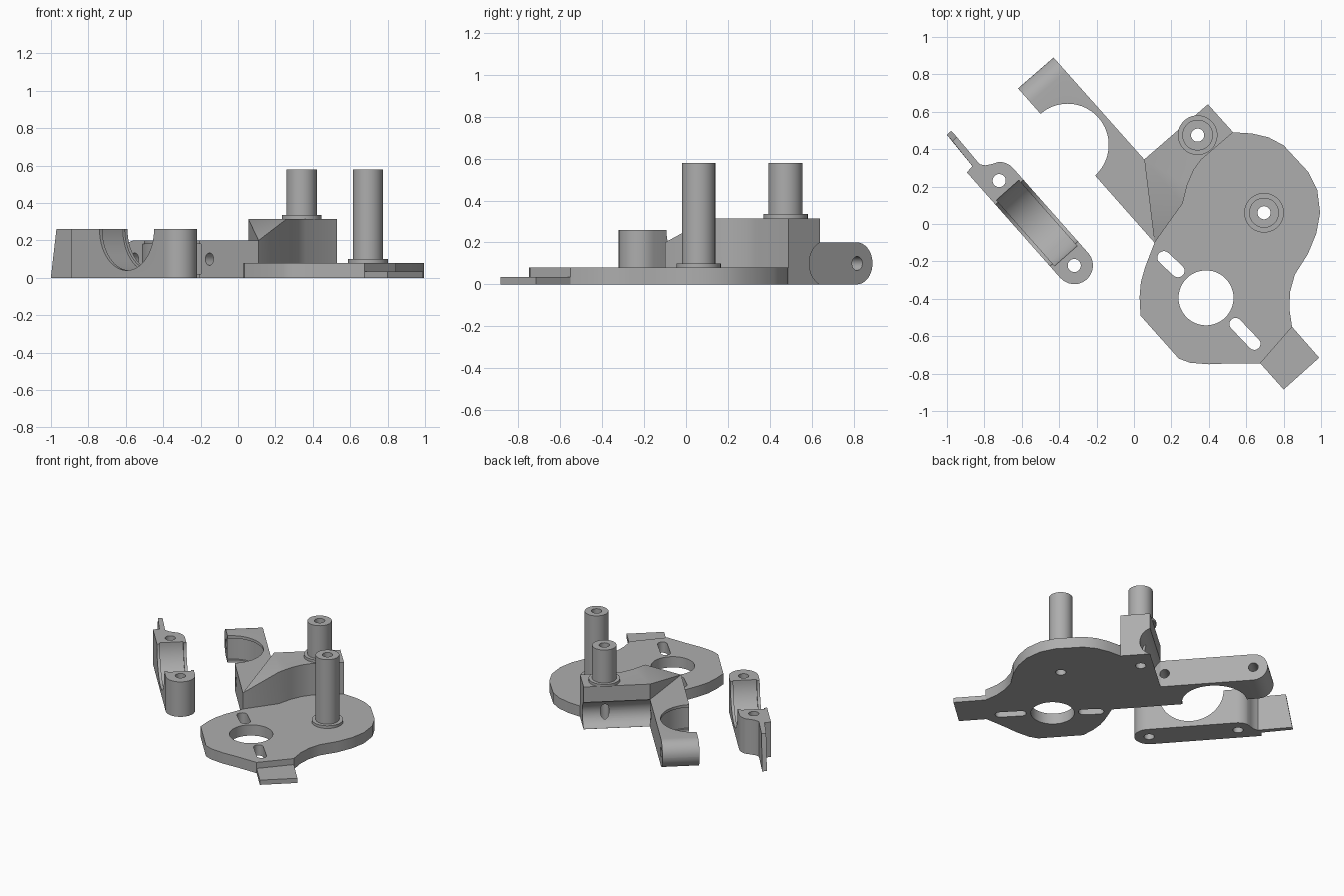
import bpy, bmesh, math
from mathutils import Vector, Matrix

if "Cube" in bpy.data.objects:
    bpy.data.objects.remove(bpy.data.objects["Cube"])

# Single grey plastic
grey = bpy.data.materials.new("grey_plastic")
grey.use_nodes = True
colour = (0.42, 0.42, 0.42, 1)
grey.diffuse_color = colour
grey.node_tree.nodes["Principled BSDF"].inputs["Base Color"].default_value = colour


def make(name, bm):
    bmesh.ops.remove_doubles(bm, verts=bm.verts, dist=1e-5)
    bmesh.ops.recalc_face_normals(bm, faces=bm.faces)
    mesh = bpy.data.meshes.new(name)
    bm.to_mesh(mesh)
    bm.free()
    mesh.materials.append(grey)
    obj = bpy.data.objects.new(name, mesh)
    bpy.context.collection.objects.link(obj)
    return obj


def prism_mesh(outline, bottom, top):
    bm = bmesh.new()
    face = bm.faces.new([bm.verts.new((x, y, bottom)) for x, y in outline])
    extruded = bmesh.ops.extrude_face_region(bm, geom=[face])
    verts = [g for g in extruded["geom"] if isinstance(g, bmesh.types.BMVert)]
    bmesh.ops.translate(bm, verts=verts, vec=(0, 0, top - bottom))
    return bm


def prism(name, outline, bottom, top):
    return make(name, prism_mesh(outline, bottom, top))


def lathe(name, profile, place=(0, 0, 0), axis=(0, 0, 1), steps=48):
    """Turn a closed (radius, height) profile around an axis."""
    bm = bmesh.new()
    verts = [bm.verts.new((r, 0, z)) for r, z in profile]
    edges = [bm.edges.new((verts[i - 1], verts[i])) for i in range(len(verts))
             if profile[i - 1][0] + profile[i][0] > 0]
    bmesh.ops.spin(bm, geom=verts + edges, cent=(0, 0, 0), axis=(0, 0, 1),
                   angle=math.tau, steps=steps, use_duplicate=False)
    turn = Vector(axis).to_track_quat("Z", "Y").to_matrix().to_4x4()
    bm.transform(Matrix.Translation(place) @ turn)
    return make(name, bm)


def rod(radius, place, axis=(0, 0, 1), half=1.0):
    return lathe("cutter", [(0, -half), (radius, -half), (radius, half), (0, half)],
                 place, axis)


def bearing_cutter(place, axis, half_groove):
    """Bearing bore with a wider groove between two thin lips."""
    h, bore, seat = half_groove, 0.22, 0.235
    return lathe("cutter", [(0, -0.4), (bore, -0.4), (bore, -h), (seat, -h),
                            (seat, h), (bore, h), (bore, 0.4), (0, 0.4)],
                 place, axis, 72)


def arc(cx, cy, r, start, end, n=12):
    return [(cx + r * math.cos(math.radians(start + (end - start) * i / n)),
             cy + r * math.sin(math.radians(start + (end - start) * i / n)))
            for i in range(n + 1)]


def slot(a, b, r):
    ang = math.degrees(math.atan2(b[1] - a[1], b[0] - a[0]))
    return prism("cutter", arc(*b, r, ang - 90, ang + 90)
                 + arc(*a, r, ang + 90, ang + 270), -1, 1)


def cut(obj, cutters):
    for c in cutters:
        mod = obj.modifiers.new("cut", "BOOLEAN")
        mod.operation, mod.solver, mod.object = "DIFFERENCE", "EXACT", c
    bpy.context.view_layer.update()
    graph = bpy.context.evaluated_depsgraph_get()
    mesh = bpy.data.meshes.new_from_object(obj.evaluated_get(graph))
    obj.modifiers.clear()
    obj.data = mesh
    for c in cutters:
        bpy.data.objects.remove(c)


# Shared layout
post_a, post_b = (0.34, 0.475), (0.695, 0.06)
back_left, back_right = (0.055, 0.345), (0.395, 0.64)
side, low = (0.53, 0.49), (0.11, -0.1)
across = Vector((0.749, 0.663, 0))
block_curve = [side, (0.36, 0.345), (0.32, 0.29), (0.285, 0.21), (0.26, 0.11), low]

# Motor plate
plate_edge = [(0.06, -0.23), (0.037, -0.31), (0.03, -0.39), (0.035, -0.49),
              (0.24, -0.72), (0.3, -0.742), (0.4, -0.75), (0.52, -0.745),
              (0.675, -0.745), (0.845, -0.55), (0.83, -0.45), (0.835, -0.36),
              (0.86, -0.27), (0.93, -0.16), (0.975, -0.05), (0.995, 0.06),
              (0.98, 0.18), (0.93, 0.28), (0.8, 0.42), (0.72, 0.463), (0.63, 0.484)]
plate = prism("motor_plate", plate_edge + block_curve, 0, 0.08)
cut(plate, [rod(0.147, (0.385, -0.395, 0)),
            slot((0.16, -0.18), (0.235, -0.25), 0.035),
            slot((0.543, -0.535), (0.643, -0.64), 0.033),
            rod(0.035, (*post_b, 0))])

# Thin tab on the plate
prism("plate_tab", [(0.675, -0.745), (0.8, -0.885), (0.99, -0.715), (0.845, -0.55)],
      0, 0.035)

# Raised block with a sloping corner and a hollow back
bm = prism_mesh([back_left, back_right] + block_curve, 0, 0.315)
p = Vector((*back_left, 0.315))
normal = (Vector((*low, 0.2)) - p).cross(Vector((0.26, 0.11, 0.315)) - p)
normal *= 1 if normal.z > 0 else -1
result = bmesh.ops.bisect_plane(bm, geom=bm.verts[:] + bm.edges[:] + bm.faces[:],
                                dist=1e-4, plane_co=p, plane_no=normal,
                                clear_outer=True)
bmesh.ops.holes_fill(bm, edges=[e for e in bm.edges if e.is_boundary])
block = make("raised_block", bm)
cut(block, [rod(0.106, (0.201, 0.52, 0.1), (0.755, 0.655, 0)),
            rod(0.035, (*post_a, 0))])

# Clamp arm with a rounded end
far_back, far_front = (-0.43, 0.89), (-0.62, 0.725)
bm = prism_mesh([back_left, far_back, far_front, low], 0, 0.2)
ends = [e for e in bm.edges if all(v.co.y > 0.7 for v in e.verts)
        and abs(e.verts[0].co.z - e.verts[1].co.z) < 0.01]
bmesh.ops.bevel(bm, geom=ends, offset=0.0995, segments=10, profile=0.5,
                affect="EDGES", clamp_overlap=False)
arm = make("clamp_arm", bm)
cut(arm, [bearing_cutter((-0.355, 0.423, 0.1), (0, 0, 1), 0.08),
          rod(0.033, (-0.554, 0.65, 0.1), across, 0.6),
          rod(0.033, (-0.153, 0.197, 0.1), across, 0.6)])

# Hollow posts with flanges
for name, (x, y), base, r in (("short_post", post_a, 0.315, 0.082),
                              ("tall_post", post_b, 0.08, 0.08)):
    lathe(name, [(0.035, base), (0.106, base), (0.106, base + 0.02),
                 (r, base + 0.02), (r, 0.58), (0.035, 0.58)], (x, y, 0))

# Bearing cap, drawn along its own length and then turned into place
outline = (arc(-0.303, 0, 0.1, 270, 90) + arc(0.303, 0, 0.1, 90, 40, 8)
           + [(0.395, 0.03), (0.412, 0), (0.437, -0.02), (0.672, -0.015),
              (0.672, -0.047), (0.456, -0.056), (0.45, -0.1)])
bm = prism_mesh(outline, 0, 0.26)
for v in bm.verts:
    if v.co.x > 0.6 and v.co.z > 0.1:
        v.co.x -= 0.045
along = Vector((-0.663, 0.749, 0))
centre = Vector((-0.52, 0.005, 0))
for v in bm.verts:
    v.co = centre + along * v.co.x + across * v.co.y + Vector((0, 0, v.co.z))
cap = make("bearing_cap", bm)
cut(cap, [bearing_cutter(centre + Vector((0, 0, 0.26)), across, 0.08)]
    + [rod(0.035, centre + along * s * 0.303) for s in (-1, 1)])

# Smooth the round walls, keep the edges crisp
for obj in bpy.context.scene.objects:
    obj.select_set(obj.type == "MESH")
bpy.context.view_layer.objects.active = plate
bpy.ops.object.shade_smooth_by_angle(angle=math.radians(30))
